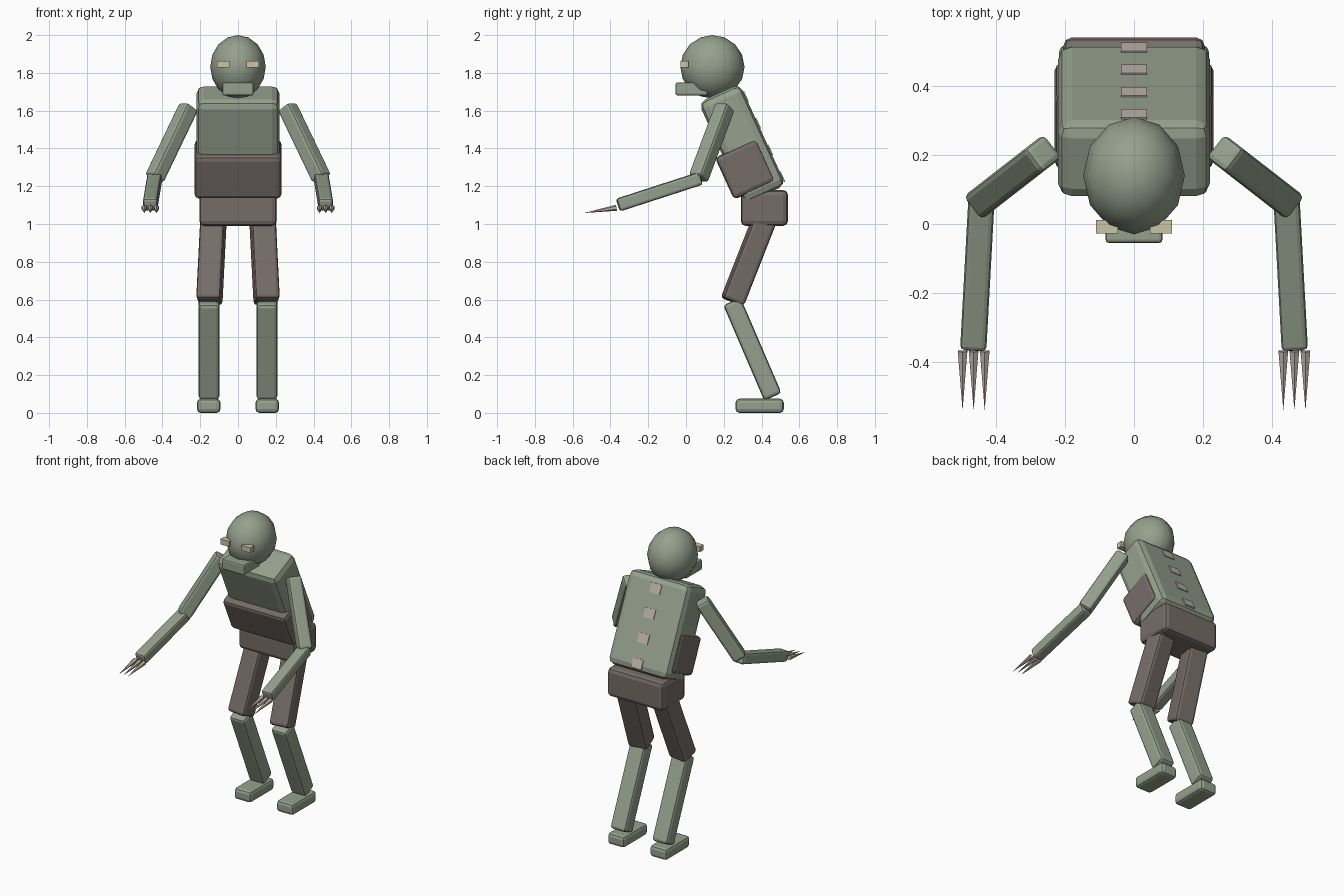
import bpy, math
from mathutils import Vector, Matrix, Quaternion

if "Cube" in bpy.data.objects:
    bpy.data.objects.remove(bpy.data.objects["Cube"])


def material(name, color):
    m = bpy.data.materials.new(name)
    m.diffuse_color = (*color, 1)
    m.use_nodes = True
    m.node_tree.nodes["Principled BSDF"].inputs["Base Color"].default_value = m.diffuse_color
    return m


GREEN = material("sage_skin", (0.305, 0.355, 0.27))
BROWN = material("brown_cloth", (0.18, 0.152, 0.14))
CREAM = material("cream_eye", (0.60, 0.56, 0.39))
BONE = material("bone", (0.50, 0.44, 0.39))


def place(obj, name, mat):
    obj.name = name
    obj.data.materials.append(mat)
    return obj


def box(name, center, size, mat, bevel=0.0, rot=None):
    """Bevelled box with an optional quaternion rotation."""
    bpy.ops.mesh.primitive_cube_add(size=1)
    obj = place(bpy.context.object, name, mat)
    obj.data.transform(Matrix.Diagonal((*size, 1)))
    rot = rot or Quaternion()
    obj.matrix_world = Matrix.Translation(center) @ rot.to_matrix().to_4x4()
    if bevel:
        mod = obj.modifiers.new("rounded_edges", "BEVEL")
        mod.width = bevel
        mod.segments = 2
    return obj


def limb(name, a, b, width, depth, mat, bevel):
    """Bevelled box running from point a to point b."""
    a, b = Vector(a), Vector(b)
    d = b - a
    return box(name, (a + b) / 2, (width, depth, d.length), mat, bevel,
               d.to_track_quat('Z', 'Y'))


def claw(name, a, b, radius):
    """Six-sided spike from base a to tip b."""
    a, b = Vector(a), Vector(b)
    d = b - a
    bpy.ops.mesh.primitive_cone_add(vertices=6, radius1=radius, radius2=0, depth=d.length)
    obj = place(bpy.context.object, name, BONE)
    obj.matrix_world = (Matrix.Translation((a + b) / 2)
                        @ d.to_track_quat('Z', 'Y').to_matrix().to_4x4())


# Hunched trunk
lean = Quaternion((1, 0, 0), math.radians(24.5))
torso_center = Vector((0, 0.297, 1.425))
box("torso", torso_center, (0.44, 0.24, 0.59), GREEN, 0.04, lean)
box("waist_wrap", (0, 0.313, 1.29), (0.46, 0.24, 0.245), BROWN, 0.022, lean)
box("pelvis", (0, 0.415, 1.085), (0.41, 0.25, 0.19), BROWN, 0.026)

# Spine plates along the back
for i in range(4):
    local = Vector((0, 0.1205, 0.218 - 0.155 * i))
    box(f"spine_plate_{i + 1}", torso_center + lean @ local,
        (0.076, 0.009, 0.06), BONE, 0, lean)

# Head and snout
bpy.ops.mesh.primitive_uv_sphere_add(segments=12, ring_count=8, radius=1)
head = place(bpy.context.object, "head", GREEN)
head.data.transform(Matrix.Diagonal((0.147, 0.17, 0.168, 1)))
head.location = (0, 0.14, 1.832)
bpy.ops.object.shade_smooth()
box("snout", (0, 0.03, 1.715), (0.165, 0.17, 0.07), GREEN, 0.01)

# Paired parts
for s, side in ((-1, "left"), (1, "right")):
    box(f"eye_{side}", (s * 0.078, -0.008, 1.845), (0.064, 0.04, 0.035), CREAM)

    # Legs
    limb(f"thigh_{side}", (s * 0.128, 0.43, 1.06), (s * 0.152, 0.245, 0.588),
         0.13, 0.12, BROWN, 0.018)
    limb(f"shin_{side}", (s * 0.153, 0.243, 0.59), (s * 0.153, 0.46, 0.085),
         0.11, 0.10, GREEN, 0.018)
    box(f"foot_{side}", (s * 0.155, 0.39, 0.0375), (0.124, 0.255, 0.075), GREEN, 0.02)

    # Arms
    elbow = (s * 0.443, 0.065, 1.24)
    limb(f"upper_arm_{side}", (s * 0.26, 0.207, 1.622), elbow, 0.085, 0.085, GREEN, 0.016)
    limb(f"forearm_{side}", (s * 0.441, 0.078, 1.242), (s * 0.465, -0.36, 1.10),
         0.076, 0.07, GREEN, 0.014)

    # Claws
    for k in (-1, 0, 1):
        x = s * 0.464 + k * 0.032
        claw(f"claw_{side}_{k + 2}", (x, -0.368, 1.086), (x, -0.54, 1.058), 0.016)
